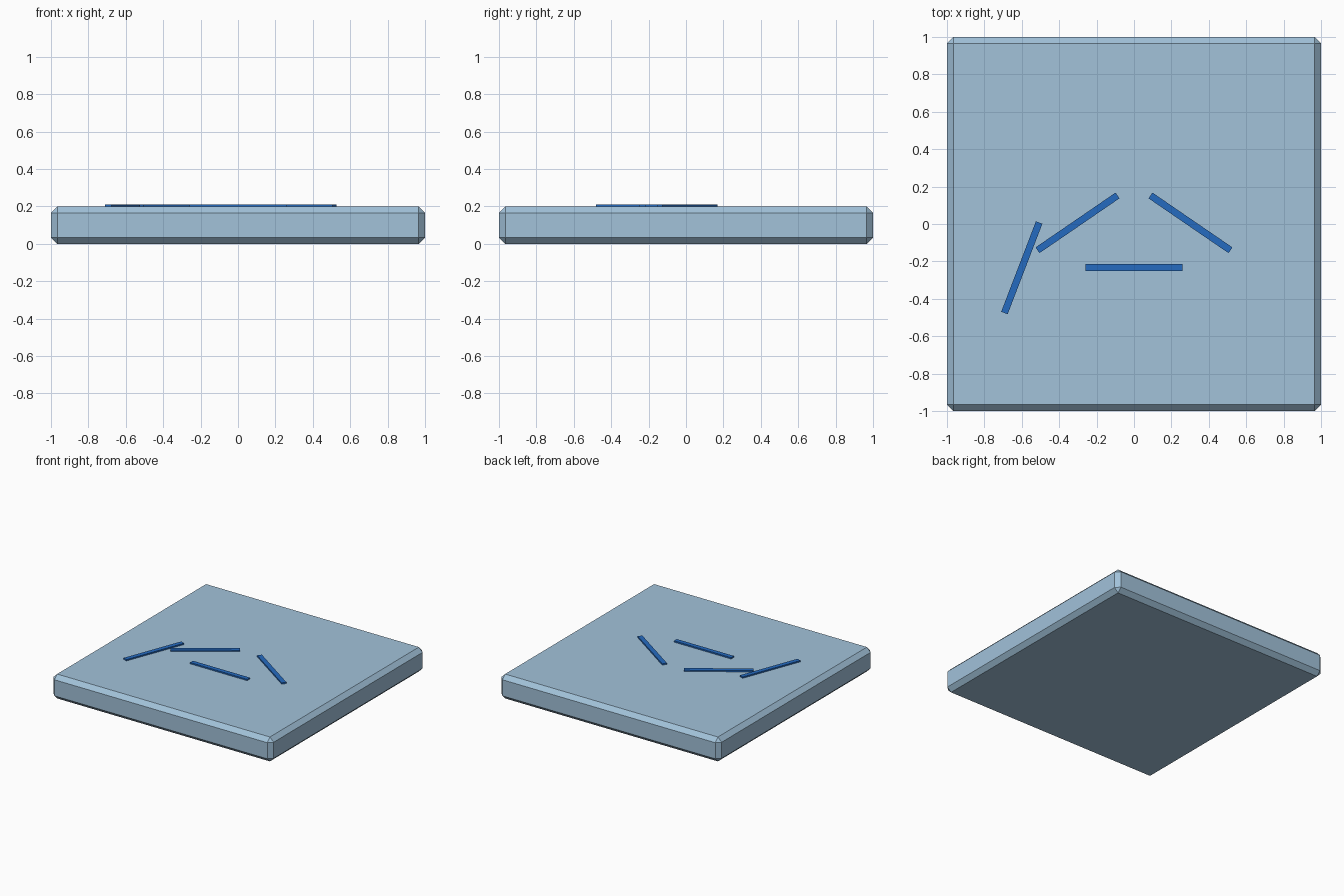
import bpy
import math

if "Cube" in bpy.data.objects:
    bpy.data.objects.remove(bpy.data.objects["Cube"])


def material(name, color):
    m = bpy.data.materials.new(name)
    m.diffuse_color = (*color, 1)
    m.use_nodes = True
    m.node_tree.nodes["Principled BSDF"].inputs["Base Color"].default_value = m.diffuse_color
    return m


def box(name, center, size, mat, angle=0):
    bpy.ops.mesh.primitive_cube_add(size=1, location=center)
    ob = bpy.context.object
    ob.name = name
    ob.scale = size
    bpy.ops.object.transform_apply(location=False, rotation=False, scale=True)
    ob.rotation_euler.z = math.radians(angle)
    ob.data.materials.append(mat)
    return ob


pale_blue = material("pale blue", (0.36, 0.54, 0.70))
deep_blue = material("deep blue", (0.018, 0.147, 0.53))

# Square slab with a single flat chamfer on every edge
slab = box("slab", (0, 0, 0.1), (2, 2, 0.2), pale_blue)
bevel = slab.modifiers.new("chamfer", 'BEVEL')
bevel.width = 0.034
bevel.segments = 1
bevel.limit_method = 'NONE'

# Thin strips lying on top: x, y, angle in degrees
strips = {
    "outer_left_strip": (-0.60, -0.234, 69),
    "left_strip": (-0.302, 0.006, 34.4),
    "right_strip": (0.302, 0.006, -34.4),
    "centre_strip": (0, -0.233, 0),
}
for name, (x, y, angle) in strips.items():
    box(name, (x, y, 0.2055), (0.518, 0.037, 0.011), deep_blue, angle)
